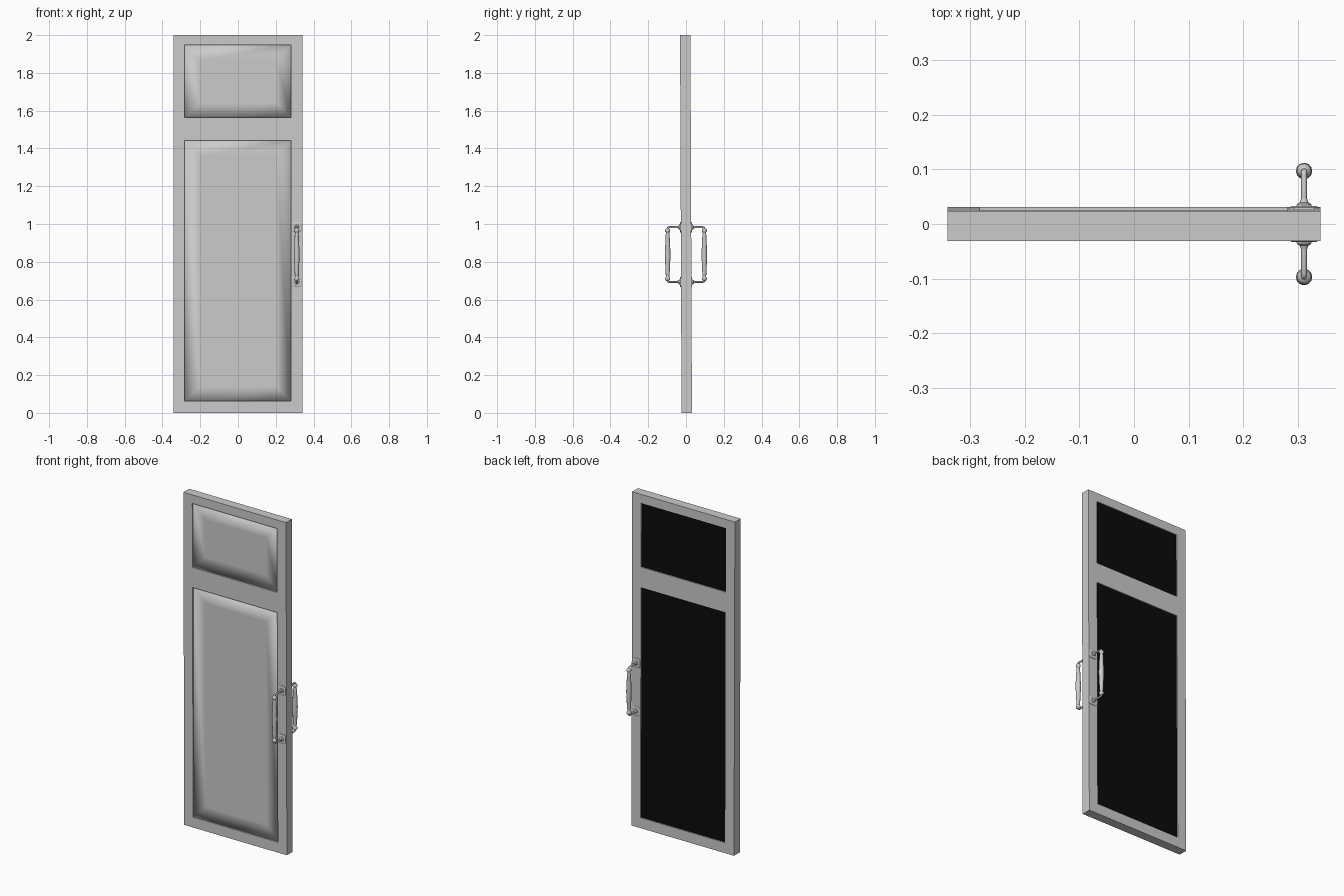
import bpy, bmesh, math

if "Cube" in bpy.data.objects:
    bpy.data.objects.remove(bpy.data.objects["Cube"])

W, T, H = 0.341, 0.0275, 2.0            # half width, half thickness, height
XS = [-W, -0.282, 0.281, W]
ZS = [0, 0.062, 1.443, 1.564, 1.948, H]
HX, HZ, REACH = 0.311, 0.838, 0.097     # handle centre and stand-off


def finish(bm, name, smooth=None, lean=False):
    """Turn a bmesh into an object; lean tips the door very slightly forward."""
    if lean:
        for v in bm.verts:
            v.co.y += 0.004 * (1 - v.co.z)
    bmesh.ops.recalc_face_normals(bm, faces=bm.faces)
    me = bpy.data.meshes.new(name)
    bm.to_mesh(me)
    bm.free()
    ob = bpy.data.objects.new(name, me)
    bpy.context.collection.objects.link(ob)
    if smooth:
        bpy.ops.object.select_all(action='DESELECT')
        ob.select_set(True)
        bpy.context.view_layer.objects.active = ob
        bpy.ops.object.shade_smooth_by_angle(angle=math.radians(smooth))
    return ob


def loft(name, rings, smooth=None, lean=False):
    """Skin a list of equal-length point rings and cap both ends."""
    bm = bmesh.new()
    rows = [[bm.verts.new(p) for p in r] for r in rings]
    n = len(rows[0])
    for a, b in zip(rows, rows[1:]):
        for i in range(n):
            j = (i + 1) % n
            bm.faces.new((a[i], a[j], b[j], b[i]))
    bm.faces.new(rows[0])
    bm.faces.new(rows[-1])
    return finish(bm, name, smooth, lean)


def circle(r, n=12):
    return [(r * math.cos(2 * math.pi * i / n), r * math.sin(2 * math.pi * i / n)) for i in range(n)]


# Door frame: face grid with two openings, extruded to thickness
bm = bmesh.new()
grid = [[bm.verts.new((x, -T, z)) for x in XS] for z in ZS]
for r in range(5):
    for c in range(3):
        if c == 1 and r in (1, 3):
            continue
        bm.faces.new((grid[r][c], grid[r][c + 1], grid[r + 1][c + 1], grid[r + 1][c]))
ext = bmesh.ops.extrude_face_region(bm, geom=bm.faces[:])
for v in ext['geom']:
    if isinstance(v, bmesh.types.BMVert):
        v.co.y = T
finish(bm, "door_frame", lean=True)

# Recessed panels, with softly shaded borders on the front and a dark back
dark = bpy.data.materials.new("dark_backing")
dark.diffuse_color = (0.003, 0.003, 0.003, 1)
dark.use_nodes = True
dark.node_tree.nodes["Principled BSDF"].inputs["Base Color"].default_value = dark.diffuse_color
for label, z0, z1 in (("lower", ZS[1], ZS[2]), ("upper", ZS[3], ZS[4])):
    def rect(y, d=0.0):
        return [(XS[1] + d, y, z0 + d), (XS[2] - d, y, z0 + d),
                (XS[2] - d, y, z1 - d), (XS[1] + d, y, z1 - d)]
    front = -T + 0.008
    loft(label + "_panel", [rect(0.0), rect(front), rect(front, 0.08)], smooth=100, lean=True)
    back = loft(label + "_panel_back", [rect(0.0), rect(T - 0.006)], lean=True)
    back.data.materials.append(dark)

# Pull handles on both faces
GRIP = [(0.005, -0.140), (0.010, -0.137), (0.0135, -0.131), (0.0135, -0.124), (0.009, -0.118),
        (0.008, -0.112), (0.011, -0.106), (0.0105, -0.098), (0.0125, -0.06), (0.015, 0)]
GRIP += [(r, -z) for r, z in reversed(GRIP[:-1])]
COLLAR = [(0.014, 0.004), (0.013, 0.009), (0.008, 0.012), (0.006, 0.018)]
for side, s in (("front", -1), ("back", 1)):
    # turned vertical grip
    loft(side + "_grip", [[(HX + x, s * REACH + y, HZ + z) for x, y in circle(r)]
                          for r, z in GRIP], smooth=40)
    for end, e in (("upper", 1), ("lower", -1)):
        zc = HZ + e * 0.145
        # chamfered square mounting plate
        rings = []
        for h, c, y in ((0.027, 0.009, 0), (0.027, 0.009, 0.004), (0.022, 0.007, 0.0065)):
            k = h - c
            outline = [(h, -k), (h, k), (k, h), (-k, h), (-h, k), (-h, -k), (-k, -h), (k, -h)]
            rings.append([(HX + a, s * (T - 0.001 + y), zc + b) for a, b in outline])
        loft(f"{side}_{end}_plate", rings)
        # flared collar on the plate
        loft(f"{side}_{end}_collar", [[(HX + a, s * (T + y), zc + b) for a, b in circle(r)]
                                      for r, y in COLLAR], smooth=40)
        # bent rod from plate to grip
        path = [(s * T, zc), (s * (REACH - 0.007), zc)]
        path += [(s * (REACH - 0.002), zc - e * 0.002), (s * REACH, zc - e * 0.007),
                 (s * REACH, zc - e * 0.02)]
        cu = bpy.data.curves.new(f"{side}_{end}_rod", 'CURVE')
        cu.dimensions = '3D'
        cu.bevel_depth = 0.0052
        cu.bevel_resolution = 2
        cu.use_fill_caps = True
        sp = cu.splines.new('POLY')
        sp.points.add(len(path) - 1)
        for p, (y, z) in zip(sp.points, path):
            p.co = (HX, y, z, 1)
        bpy.context.collection.objects.link(bpy.data.objects.new(cu.name, cu))
